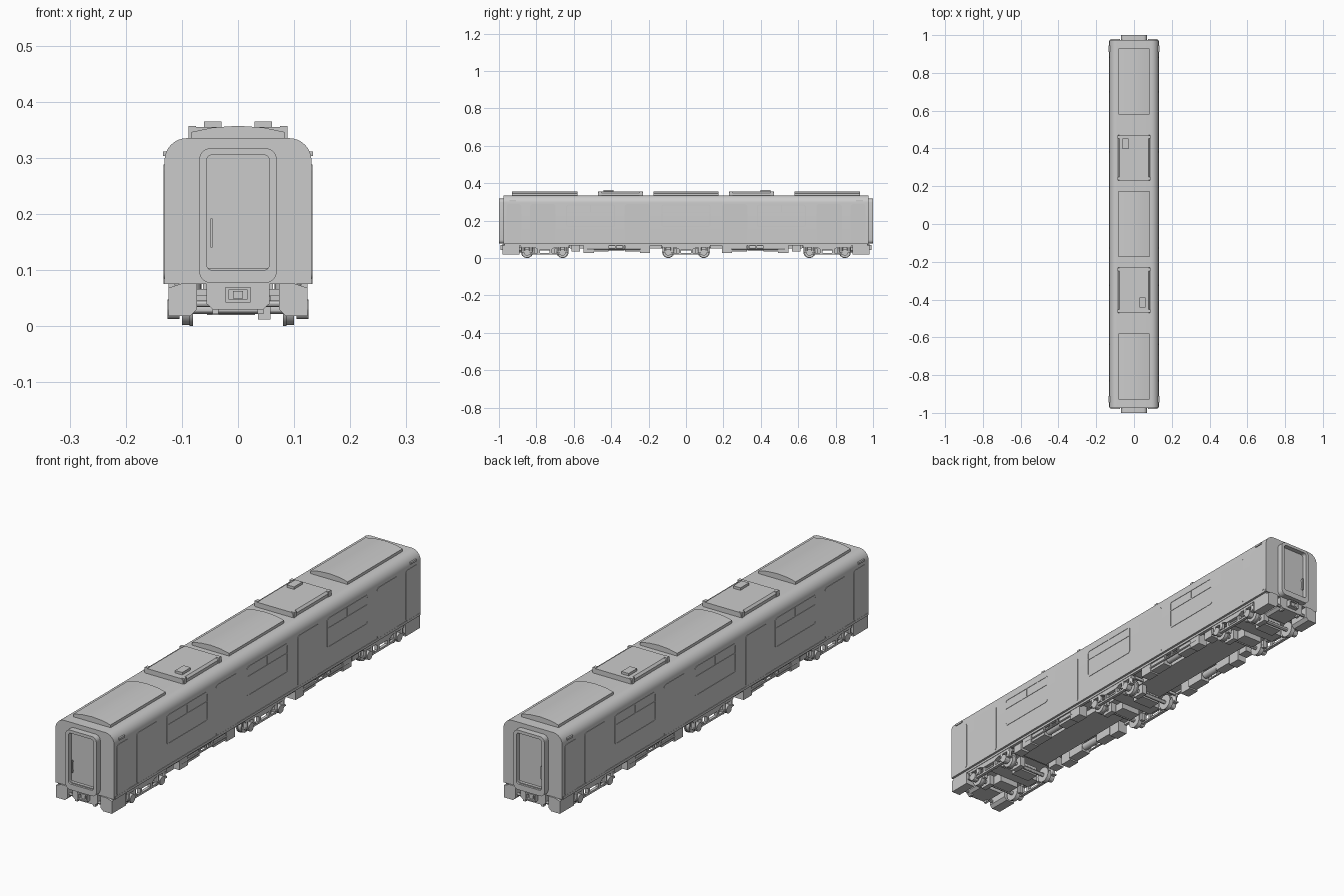
import bpy, bmesh, math

cube = bpy.data.objects.get("Cube")
if cube:
    bpy.data.objects.remove(cube, do_unlink=True)

grey = bpy.data.materials.new("plain_grey")
grey.use_nodes = True
grey.diffuse_color = (0.6, 0.6, 0.6, 1)
grey.node_tree.nodes["Principled BSDF"].inputs["Base Color"].default_value = (0.6, 0.6, 0.6, 1)
parts = []


def place(axis, p, d):
    return {"x": (d, p[0], p[1]), "y": (p[0], d, p[1]), "z": (p[0], p[1], d)}[axis]


def finish(name, bm):
    bmesh.ops.recalc_face_normals(bm, faces=bm.faces)
    mesh = bpy.data.meshes.new(name)
    bm.to_mesh(mesh)
    bm.free()
    mesh.materials.append(grey)
    ob = bpy.data.objects.new(name, mesh)
    bpy.context.collection.objects.link(ob)
    parts.append(ob)
    return ob


def prism(name, axis, outline, start, end, mirror="", shifts=(0,), hole=None):
    """Extrude an outline along an axis, repeated along y and mirrored."""
    bm = bmesh.new()
    for sx in ((1, -1) if "x" in mirror else (1,)):
        for sy in ((1, -1) if "y" in mirror else (1,)):
            for dy in shifts:
                def loop(pts, d):
                    out = []
                    for p in pts:
                        x, y, z = place(axis, p, d)
                        out.append(bm.verts.new((x * sx, (y + dy) * sy, z)))
                    return out

                def bridge(a, b):
                    for i in range(len(a)):
                        j = (i + 1) % len(a)
                        bm.faces.new((a[i], a[j], b[j], b[i]))

                a, b = loop(outline, start), loop(outline, end)
                bridge(a, b)
                if hole:
                    c, d = loop(hole, start), loop(hole, end)
                    bridge(c, d)
                    bridge(a, c)
                    bridge(b, d)
                else:
                    bm.faces.new(a)
                    bm.faces.new(b)
    return finish(name, bm)


def rect(u0, u1, v0, v1):
    return [(u0, v0), (u1, v0), (u1, v1), (u0, v1)]


def rounded(u0, u1, v0, v1, r, n=5):
    pts = []
    corners = [(u1 - r, v1 - r), (u0 + r, v1 - r), (u0 + r, v0 + r), (u1 - r, v0 + r)]
    for k, (cu, cv) in enumerate(corners):
        for i in range(n + 1):
            t = math.pi / 2 * (k + i / n)
            pts.append((cu + r * math.cos(t), cv + r * math.sin(t)))
    return pts


def circle(u, v, r, n=24):
    return [(u + r * math.cos(2 * math.pi * i / n), v + r * math.sin(2 * math.pi * i / n)) for i in range(n)]


def box(name, x, y, z, mirror="", shifts=(0,)):
    return prism(name, "z", rect(*x, *y), *z, mirror, shifts)


# Body shell with rounded roof shoulders
arc = [(0.091 + 0.04 * math.cos(t * math.pi / 16), 0.295 + 0.04 * math.sin(t * math.pi / 16)) for t in range(9)]
shell = [(0.131, 0.075)] + arc
prism("body_shell", "y", shell + [(-x, z) for x, z in reversed(shell)], -0.975, 0.975)
box("sole_bar", (0.125, 0.133), (-0.97, 0.97), (0.075, 0.085), "x")

# End gangways with recessed doors
prism("gangway_frame", "y", rounded(-0.069, 0.069, 0.077, 0.317, 0.02), 0.97, 1.0, "y",
      hole=rounded(-0.056, 0.056, 0.1, 0.305, 0.01))
prism("end_door", "y", rect(-0.058, 0.058, 0.098, 0.307), 0.97, 0.98, "y")
box("door_sill", (-0.056, 0.056), (0.978, 0.992), (0.1, 0.104), "y")
prism("door_handle", "y", rounded(-0.05, -0.045, 0.14, 0.192, 0.002, 2), 0.985, 0.99, "y")
box("handle_mount", (-0.049, -0.046), (0.978, 0.986), (0.145, 0.15), "y")
box("handle_mount_upper", (-0.049, -0.046), (0.978, 0.986), (0.182, 0.187), "y")

# Side doors, windows and marker lamps
prism("side_door", "x", rounded(-0.068, 0.068, 0.084, 0.288, 0.012), 0.13, 0.1325, "xy", (0.26, 0.765))
prism("cab_door", "x", rounded(-0.04, 0.04, 0.084, 0.288, 0.012), 0.13, 0.1325, "xy", (0.92,))
windows = (-0.51, 0, 0.51)
prism("window_frame", "x", rounded(-0.131, 0.131, 0.166, 0.286, 0.012), 0.13, 0.1325, "x", windows,
      hole=rounded(-0.126, 0.126, 0.171, 0.281, 0.009))
prism("window_bar", "x", rect(-0.126, 0.126, 0.243, 0.247), 0.13, 0.1325, "x", windows)
prism("window_divider", "x", rect(-0.002, 0.002, 0.247, 0.281), 0.13, 0.1325, "x", windows)
box("marker_lamp", (0.122, 0.134), (0.91, 0.945), (0.303, 0.311), "xy")

# Roof equipment
pod = [(0.083, 0.33), (0.083, 0.346), (0.045, 0.354), (0, 0.357)]
prism("long_roof_unit", "y", pod + [(-x, z) for x, z in reversed(pod[:-1])], -0.175, 0.175, "",
      (-0.755, 0, 0.755))
prism("short_roof_unit", "y", [(-0.085, 0.33), (0.085, 0.33), (0.085, 0.347), (0.077, 0.355),
                               (-0.077, 0.355), (-0.085, 0.347)], 0.23, 0.47, "y")
box("roof_unit_corner", (0.075, 0.088), (-0.008, 0.008), (0.33, 0.357), "xy", (0.24, 0.46))
for name, x, y in (("front_roof_hatch", 0.045, -0.415), ("rear_roof_hatch", -0.045, 0.425)):
    box(name, (x - 0.016, x + 0.016), (y - 0.027, y + 0.027), (0.35, 0.365))

# End skirts and couplers
prism("end_skirt", "y", [(0.073, 0.03), (0.085, 0.018), (0.124, 0.018), (0.124, 0.068), (0.1, 0.076), (0.073, 0.076)],
      0.89, 0.98, "xy")
prism("coupler_housing", "y", [(-0.045, 0.03), (0.045, 0.03), (0.056, 0.04), (0.056, 0.076), (-0.056, 0.076),
                               (-0.056, 0.04)], 0.88, 0.975, "y")
prism("coupler_ring", "y", rect(-0.022, 0.022, 0.042, 0.07), 0.97, 0.992, "y",
      hole=rect(-0.016, 0.016, 0.047, 0.065))
prism("coupler_core", "y", rect(-0.009, 0.009, 0.049, 0.063), 0.97, 0.988, "y")
prism("end_pipe", "x", circle(0.965, 0.04, 0.006, 12), -0.08, 0.08, "y")
box("pipe_bracket", (0.035, 0.045), (0.955, 0.972), (0.022, 0.045), "xy")

# Underframe and its equipment boxes
box("underframe", (-0.062, 0.062), (-0.62, 0.62), (0.052, 0.078))
box("underframe_rail", (0.112, 0.124), (-0.97, 0.97), (0.066, 0.078), "x")
box("small_equipment_box", (0.082, 0.122), (-0.027, 0.027), (0.028, 0.076), "xy", (0.22, 0.52))
box("equipment_box", (0.078, 0.118), (-0.04, 0.04), (0.034, 0.076), "xy", (0.285, 0.455))
box("end_equipment_box", (0.07, 0.11), (-0.022, 0.022), (0.036, 0.076), "xy", (0.59,))
prism("air_tank", "y", circle(0.094, 0.056, 0.015, 16), 0.33, 0.415, "xy")
prism("rack_pipe", "y", circle(0.119, 0.048, 0.004, 8), 0.24, 0.53, "xy")
box("rack_hanger", (0.115, 0.122), (-0.004, 0.004), (0.046, 0.076), "xy", (0.335, 0.375, 0.415))

# Three bogies, each with two axles
bogies = (-0.755, 0, 0.755)
axles = [b + s * 0.095 for b in bogies for s in (-1, 1)]
prism("wheel_tread", "x", circle(0, 0.03, 0.028), 0.084, 0.1, "x", axles)
prism("wheel_flange", "x", circle(0, 0.032, 0.032), 0.08, 0.086, "x", axles)
prism("axle", "x", circle(0, 0.03, 0.008, 12), -0.11, 0.11, "", axles)
prism("axle_box", "x", circle(0, 0.03, 0.017, 12), 0.104, 0.126, "x", axles)
half = [(0, 0.046), (0.035, 0.046), (0.055, 0.056), (0.125, 0.056), (0.13, 0.066), (0, 0.068)]
frame = half + [(-y, z) for y, z in reversed(half[1:-1])]
frame = half[:-1] + [(-y, z) for y, z in reversed(half[1:-1])]
prism("bogie_side_frame", "x", frame, 0.104, 0.122, "x", bogies)
box("lower_tie_bar", (0.108, 0.12), (-0.085, 0.085), (0.02, 0.028), "x", bogies)
box("frame_post", (0.106, 0.12), (-0.006, 0.006), (0.02, 0.06), "x",
    [b + s for b in bogies for s in (-0.032, 0.032)])
prism("axle_spring", "z", circle(0.113, 0, 0.01, 12), 0.036, 0.06, "x",
      [a + s for a in axles for s in (-0.021, 0.021)])
box("spring_seat", (0.104, 0.124), (-0.032, 0.032), (0.03, 0.036), "x", axles)
prism("air_spring", "z", circle(0.09, 0, 0.025, 20), 0.055, 0.077, "x", bogies)
box("bogie_bolster", (-0.108, 0.108), (-0.03, 0.03), (0.04, 0.062), "", bogies)
box("traction_motor", (-0.055, 0.03), (-0.026, 0.026), (0.02, 0.058), "",
    [b + s * 0.06 for b in bogies for s in (-1, 1)])
box("gear_case", (0.036, 0.058), (-0.026, 0.026), (0.012, 0.054), "", axles)
box("brake_block", (0.084, 0.1), (-0.006, 0.006), (0.018, 0.05), "x",
    [b + s * 0.058 for b in bogies for s in (-1, 1)])
box("bogie_headstock", (-0.105, 0.105), (-0.004, 0.004), (0.055, 0.066), "",
    [b + s * 0.13 for b in bogies for s in (-1, 1)])

# Smooth curved surfaces and keep crisp edges
bpy.ops.object.select_all(action="DESELECT")
for ob in parts:
    ob.select_set(True)
bpy.context.view_layer.objects.active = parts[0]
bpy.ops.object.shade_smooth_by_angle(angle=math.radians(30))
